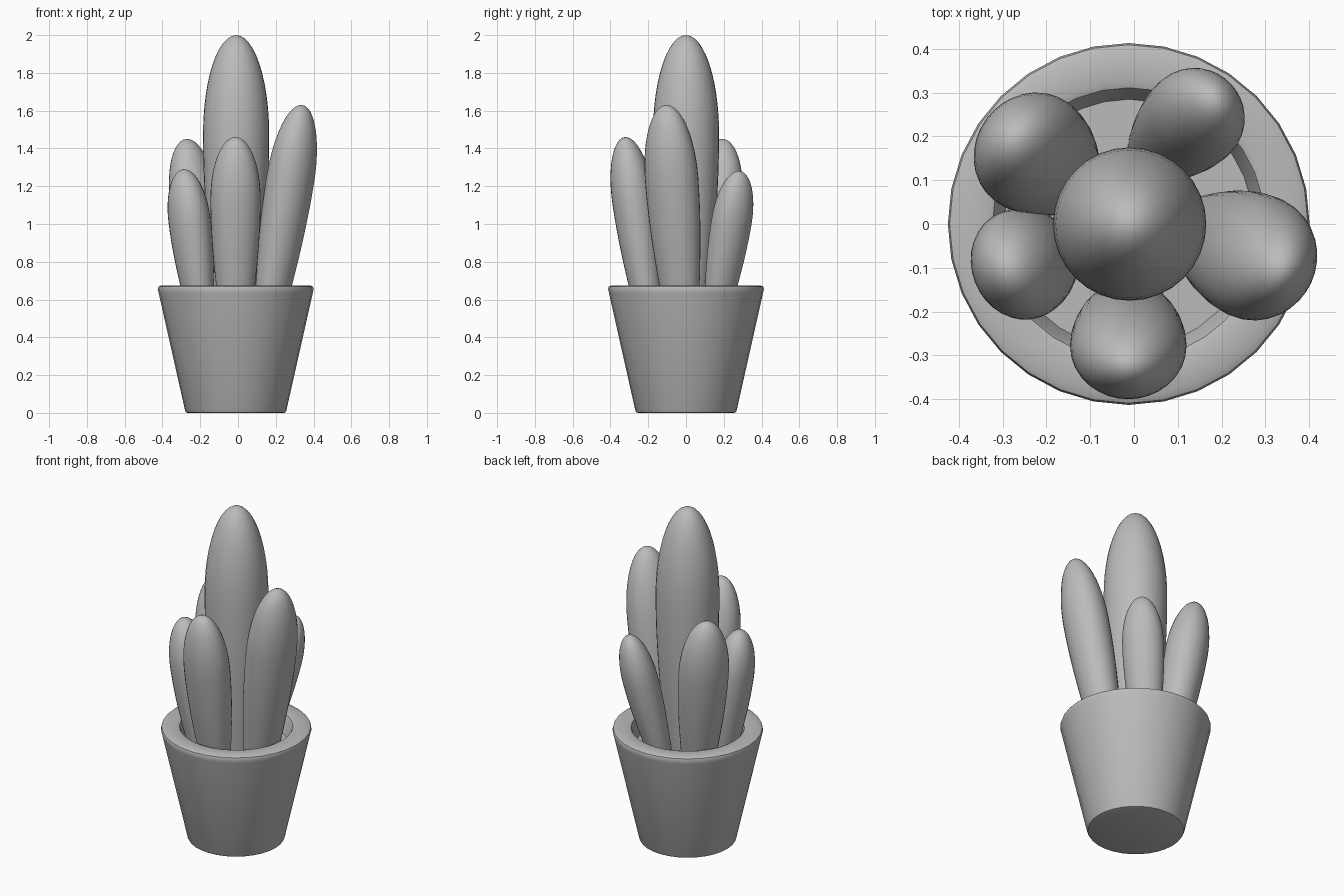
import bpy, bmesh, math
from mathutils import Matrix, Vector

cube = bpy.data.objects.get("Cube")
if cube:
    bpy.data.objects.remove(cube, do_unlink=True)

grey = bpy.data.materials.new("plain grey")
grey.use_nodes = True
colour = (0.5, 0.5, 0.5, 1)
grey.diffuse_color = colour
grey.node_tree.nodes["Principled BSDF"].inputs["Base Color"].default_value = colour

CENTRE = Vector((-0.012, 0, 0))


def lathe(name, profile, sides, angle):
    """Spin (radius, z) points about z; zero radius closes an end."""
    bm = bmesh.new()
    rings = []
    for r, z in profile:
        if r == 0:
            rings.append([bm.verts.new((0, 0, z))] * sides)
        else:
            rings.append([bm.verts.new((r * math.cos(math.tau * i / sides),
                                        r * math.sin(math.tau * i / sides), z))
                          for i in range(sides)])
    for low, high in zip(rings, rings[1:]):
        for i in range(sides):
            j = (i + 1) % sides
            loop = list(dict.fromkeys((low[i], low[j], high[j], high[i])))
            bm.faces.new(loop)
    bmesh.ops.recalc_face_normals(bm, faces=bm.faces)
    mesh = bpy.data.meshes.new(name)
    bm.to_mesh(mesh)
    bm.free()
    mesh.materials.append(grey)
    obj = bpy.data.objects.new(name, mesh)
    bpy.context.collection.objects.link(obj)
    bpy.ops.object.select_all(action="DESELECT")
    bpy.context.view_layer.objects.active = obj
    obj.select_set(True)
    bpy.ops.object.shade_smooth_by_angle(angle=math.radians(angle))
    return obj


def stem(name, base, tip, radius, flat=0.85):
    """Tapered, round-tipped stem from base to tip, thinner along its lean."""
    base, tip = Vector(base), Vector(tip)
    axis = tip - base
    length = axis.length
    cap = 0.36
    profile = [(0, 0)]
    steps = 12
    for i in range(steps):
        t = (1 - cap) * i / steps
        swell = math.sin(math.pi / 2 * t / (1 - cap))
        profile.append((radius * (0.66 + 0.34 * swell), t * length))
    for i in range(steps + 1):
        a = math.pi / 2 * i / steps
        r = radius * math.cos(a) if i < steps else 0
        profile.append((r, (1 - cap + cap * math.sin(a)) * length))
    obj = lathe(name, profile, 32, 60)
    z = axis.normalized()
    y = z.cross(Vector((axis.x, axis.y, 0)))
    y = y.normalized() if y.length > 0.001 else Vector((0, 1, 0))
    x = y.cross(z)
    turn = Matrix((x, y, z)).transposed().to_4x4()
    obj.matrix_world = (Matrix.Translation(base) @ turn
                        @ Matrix.Diagonal((flat, 1, 1, 1)))


# Pot: tapered wall with a rounded rim and a hollow top
pot = lathe("pot", [(0, 0), (0.255, 0), (0.263, 0.003), (0.268, 0.012),
                    (0.408, 0.635), (0.413, 0.655), (0.409, 0.668), (0.394, 0.675),
                    (0.325, 0.675), (0.311, 0.67), (0.304, 0.655),
                    (0.28, 0.55)], 32, 40)
pot.location = CENTRE

# Soil disc inside the pot
soil = lathe("soil", [(0, 0.57), (0.286, 0.57)], 32, 30)
soil.location = CENTRE

# Stems: one tall in the middle, five leaning outwards
stem("centre_stem", (-0.01, 0, 0.55), (-0.01, 0, 2.0), 0.175, 1)
stem("front_stem", (-0.013, -0.197, 0.55), (-0.013, -0.325, 1.46), 0.133)
stem("left_stem", (0.168, -0.025, 0.55), (0.34, -0.105, 1.63), 0.145)
stem("right_front_stem", (-0.2, -0.07, 0.55), (-0.29, -0.105, 1.29), 0.128)
stem("right_back_stem", (-0.16, 0.11, 0.55), (-0.275, 0.195, 1.45), 0.14)
stem("left_back_stem", (0.055, 0.165, 0.55), (0.185, 0.285, 1.28), 0.115)
